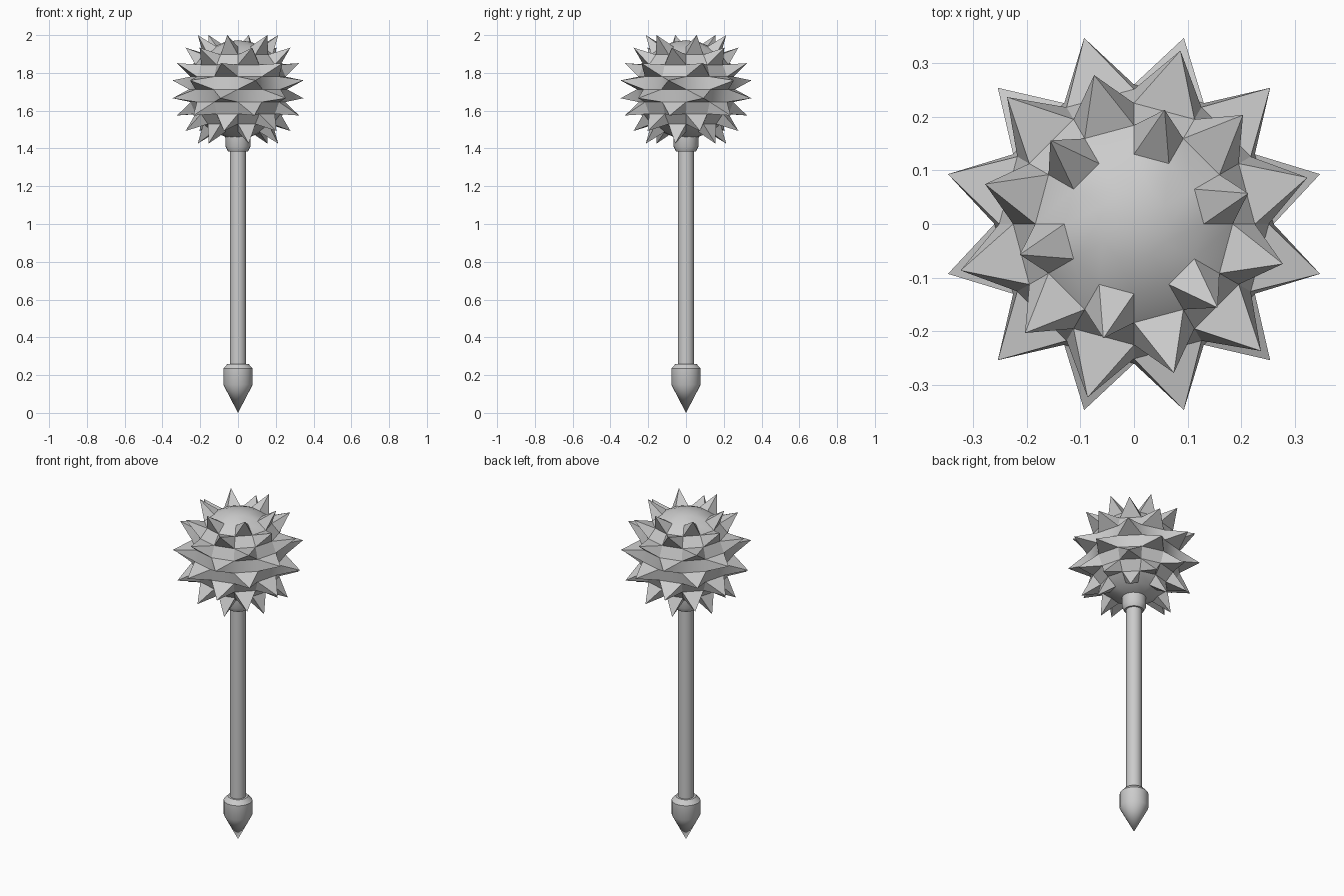
import bpy, bmesh, math
from mathutils import Vector

old = bpy.data.objects.get("Cube")
if old:
    bpy.data.objects.remove(old)

grey = bpy.data.materials.new("light_grey")
grey.use_nodes = True
grey.diffuse_color = (0.6, 0.6, 0.6, 1)
grey.node_tree.nodes["Principled BSDF"].inputs["Base Color"].default_value = grey.diffuse_color


def finish(name, bm, angle):
    bmesh.ops.remove_doubles(bm, verts=bm.verts, dist=1e-5)
    bmesh.ops.recalc_face_normals(bm, faces=bm.faces)
    mesh = bpy.data.meshes.new(name)
    bm.to_mesh(mesh)
    bm.free()
    obj = bpy.data.objects.new(name, mesh)
    bpy.context.collection.objects.link(obj)
    mesh.materials.append(grey)
    bpy.ops.object.select_all(action='DESELECT')
    obj.select_set(True)
    bpy.context.view_layer.objects.active = obj
    bpy.ops.object.shade_smooth_by_angle(angle=math.radians(angle))
    return obj


def lathe(name, profile, sides=24):
    """Turn a (radius, height) profile around the z axis."""
    bm = bmesh.new()
    pts = [bm.verts.new((r, 0, z)) for r, z in profile]
    edges = [bm.edges.new(pair) for pair in zip(pts, pts[1:])]
    bmesh.ops.spin(bm, geom=pts + edges, cent=(0, 0, 0), axis=(0, 0, 1),
                   angle=math.tau, steps=sides, use_duplicate=False)
    return finish(name, bm, 30)


# Handle, collar and pointed pommel
lathe("handle", [(0.043, 0.25), (0.043, 1.42)])
lathe("collar", [(0, 1.385), (0.053, 1.385), (0.066, 1.41), (0.066, 1.48)])
lathe("pommel", [(0, 0), (0.078, 0.15), (0.078, 0.235), (0.055, 0.26), (0, 0.26)])

# Ball head: alternate faces between the smooth caps grow into spikes
BALL_RADIUS, TIP_RADIUS, CENTRE = 0.26, 0.362, 1.713
STEP = math.radians(15)
bm = bmesh.new()
bmesh.ops.create_uvsphere(bm, u_segments=12, v_segments=12, radius=BALL_RADIUS)
for face in list(bm.faces):
    mid = face.calc_center_median()
    latitude = math.atan2(mid.z, math.hypot(mid.x, mid.y))
    row = math.floor(latitude / STEP)
    column = math.floor((math.atan2(mid.y, mid.x) % math.tau) / (2 * STEP))
    if -4 <= row <= 3 and (row + column) % 2:
        lat, lon = (row + 0.5) * STEP, (column + 0.5) * 2 * STEP
        tip = Vector((math.cos(lat) * math.cos(lon),
                      math.cos(lat) * math.sin(lon), math.sin(lat))) * TIP_RADIUS
        poked = bmesh.ops.poke(bm, faces=[face])
        poked["verts"][0].co = tip
head = finish("spiked_head", bm, 30)
head.location.z = CENTRE
